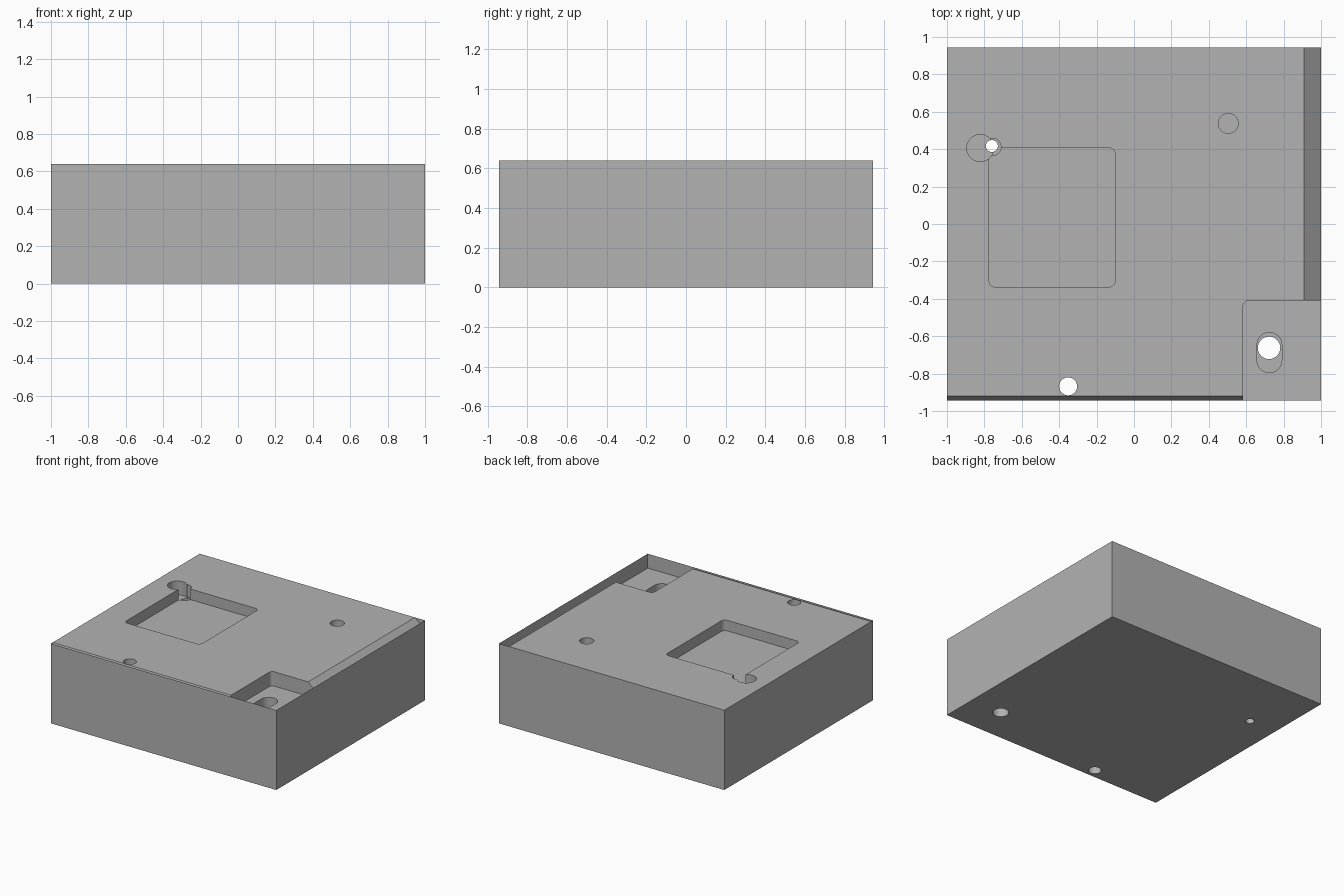
import bpy, bmesh, math

if "Cube" in bpy.data.objects:
    bpy.data.objects.remove(bpy.data.objects["Cube"])

X, Y, H = 1.0, 0.943, 0.64

grey = bpy.data.materials.new("plain_grey")
grey.diffuse_color = (0.45, 0.45, 0.45, 1)
grey.use_nodes = True
grey.node_tree.nodes["Principled BSDF"].inputs["Base Color"].default_value = grey.diffuse_color


def add_object(name, bm):
    mesh = bpy.data.meshes.new(name)
    bm.to_mesh(mesh)
    bm.free()
    mesh.materials.append(grey)
    obj = bpy.data.objects.new(name, mesh)
    bpy.context.collection.objects.link(obj)
    return obj


def prism(name, pts, offset):
    """Extrude a closed loop of 3D points along an offset vector."""
    bm = bmesh.new()
    face = bm.faces.new([bm.verts.new(p) for p in pts])
    new = bmesh.ops.extrude_face_region(bm, geom=[face])["geom"]
    bmesh.ops.translate(bm, vec=offset, verts=[v for v in new if isinstance(v, bmesh.types.BMVert)])
    bmesh.ops.recalc_face_normals(bm, faces=bm.faces)
    return add_object(name, bm)


def upright(name, outline, z0, z1):
    return prism(name, [(x, y, z0) for x, y in outline], (0, 0, z1 - z0))


def circle(cx, cy, r, n=40):
    return [(cx + r * math.cos(2 * math.pi * i / n), cy + r * math.sin(2 * math.pi * i / n)) for i in range(n)]


def rounded(x0, x1, y0, y1, r, n=10):
    """Rectangle outline with rounded corners, repeated points dropped."""
    pts = []
    corners = [(x1 - r, y1 - r), (x0 + r, y1 - r), (x0 + r, y0 + r), (x1 - r, y0 + r)]
    for k, (cx, cy) in enumerate(corners):
        for i in range(n + 1):
            a = (k + i / n) * math.pi / 2
            p = (cx + r * math.cos(a), cy + r * math.sin(a))
            if not pts or math.dist(p, pts[-1]) > 1e-5:
                pts.append(p)
    if math.dist(pts[0], pts[-1]) < 1e-5:
        pts.pop()
    return pts


# Solid block
block = upright("block", [(-X, -Y), (X, -Y), (X, Y), (-X, Y)], 0, H)

TOP = 0.8
cutters = [
    # sloped right and front top edges
    prism("right_slope", [(0.91 - 0.09, -0.55, H + 0.08), (1.09, -0.55, H - 0.16), (1.09, -0.55, H + 0.08)], (0, 1.7, 0)),
    prism("front_slope", [(-1.2, -Y + 0.046, H + 0.06), (-1.2, -Y - 0.023, H - 0.12), (-1.2, -Y - 0.023, H + 0.06)], (1.9, 0, 0)),
    # pockets
    upright("corner_pocket", rounded(0.583, 1.3, -1.3, -0.41, 0.03), 0.525, TOP),
    upright("square_pocket", rounded(-0.775, -0.10, -0.337, 0.407, 0.035), 0.555, TOP),
    upright("slot", rounded(0.658, 0.79, -0.795, -0.58, 0.066), 0.43, TOP),
    # blind holes
    upright("pocket_relief", circle(-0.757, 0.412, 0.046), 0.54, TOP),
    upright("side_hole", circle(-0.822, 0.406, 0.072), 0.53, TOP),
    upright("blind_hole", circle(0.504, 0.538, 0.053), 0.45, TOP),
    # through holes
    upright("small_through_hole", circle(-0.76, 0.417, 0.032), -0.1, TOP),
    upright("front_through_hole", circle(-0.352, -0.868, 0.048), -0.1, TOP),
    upright("slot_through_hole", circle(0.722, -0.662, 0.06), -0.1, TOP),
]

bpy.context.view_layer.objects.active = block
for cutter in cutters:
    mod = block.modifiers.new("cut", "BOOLEAN")
    mod.operation = "DIFFERENCE"
    mod.solver = "EXACT"
    mod.object = cutter
    bpy.ops.object.modifier_apply(modifier=mod.name)
    bpy.data.objects.remove(cutter, do_unlink=True)

# Drop the trimmed side faces: the outer walls stay full height
bm = bmesh.new()
bm.from_mesh(block.data)
sides = [f for f in bm.faces
         if all(abs(abs(v.co.x) - X) < 1e-4 for v in f.verts)
         or all(abs(abs(v.co.y) - Y) < 1e-4 for v in f.verts)]
bmesh.ops.delete(bm, geom=sides, context="FACES")
bm.to_mesh(block.data)
bm.free()

# Outer walls, paper thin where the top is cut away
bm = bmesh.new()
ring = [(-X, -Y), (X, -Y), (X, Y), (-X, Y)]
low = [bm.verts.new((x, y, 0)) for x, y in ring]
high = [bm.verts.new((x, y, H)) for x, y in ring]
for i in range(4):
    j = (i + 1) % 4
    bm.faces.new((low[i], low[j], high[j], high[i]))
add_object("outer_walls", bm)

bpy.ops.object.select_all(action="DESELECT")
block.select_set(True)
bpy.context.view_layer.objects.active = block
bpy.ops.object.shade_smooth_by_angle(angle=math.radians(30))
